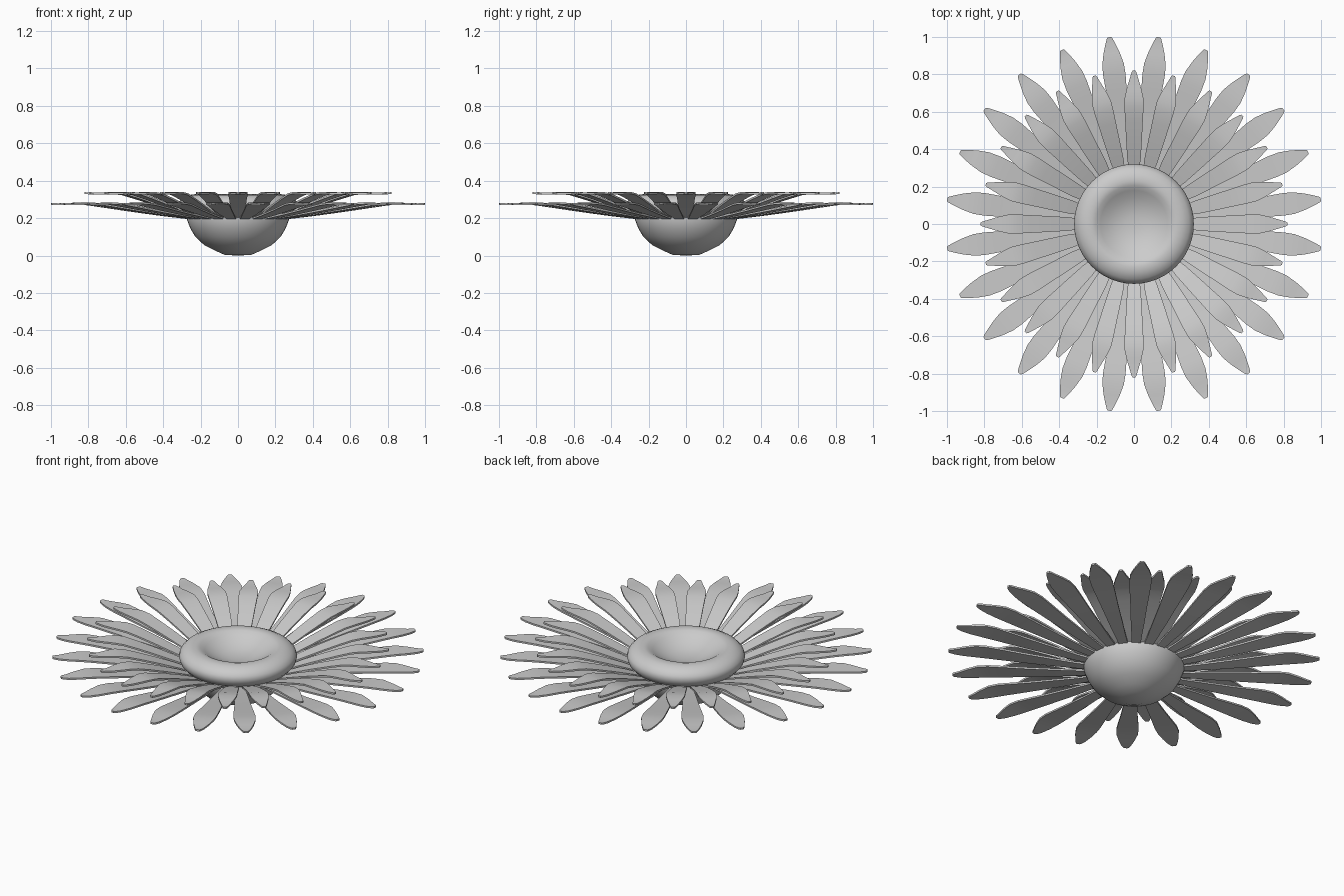
import bpy, bmesh, math
from mathutils import Matrix

if "Cube" in bpy.data.objects:
    bpy.data.objects.remove(bpy.data.objects["Cube"])

def finish(name, bm, angle):
    bmesh.ops.recalc_face_normals(bm, faces=bm.faces)
    mesh = bpy.data.meshes.new(name)
    bm.to_mesh(mesh)
    bm.free()
    obj = bpy.data.objects.new(name, mesh)
    bpy.context.collection.objects.link(obj)
    bpy.ops.object.select_all(action='DESELECT')
    bpy.context.view_layer.objects.active = obj
    obj.select_set(True)
    bpy.ops.object.shade_smooth_by_angle(angle=math.radians(angle))
    return obj

def lathe(name, profile, steps=48):
    """Spin a (radius, z) profile around the z axis."""
    bm = bmesh.new()
    verts = [bm.verts.new((r, 0, z)) for r, z in profile]
    edges = [bm.edges.new(pair) for pair in zip(verts, verts[1:])]
    bmesh.ops.spin(bm, geom=verts + edges, cent=(0, 0, 0), axis=(0, 0, 1),
                   angle=2 * math.pi, steps=steps)
    bmesh.ops.remove_doubles(bm, verts=bm.verts, dist=1e-4)
    return finish(name, bm, 50)

def petal_ring(name, sections, count, offset, thickness=0.01):
    """Ring of thin petals; each section is (radius, half width, top z)."""
    bm = bmesh.new()
    for i in range(count):
        turn = Matrix.Rotation(2 * math.pi * (i + offset) / count, 4, 'Z')
        rings = []
        for r, w, z in sections:
            corners = ((r, -w, z), (r, w, z), (r, w, z - thickness), (r, -w, z - thickness))
            rings.append([bm.verts.new(c) for c in corners])
        for a, b in zip(rings, rings[1:]):
            for k in range(4):
                n = (k + 1) % 4
                bm.faces.new((a[k], a[n], b[n], b[k]))
        bm.faces.new(rings[0])
        bm.faces.new(rings[-1])
        bmesh.ops.transform(bm, matrix=turn, verts=[v for ring in rings for v in ring])
    return finish(name, bm, 35)

# Rounded base bowl under the flower
lathe("base_bowl", [(0, 0), (0.07, 0.003), (0.12, 0.025), (0.18, 0.055), (0.228, 0.10),
                    (0.255, 0.145), (0.272, 0.19), (0.272, 0.21), (0, 0.21)])

# Flower centre with a rolled rim and a dished middle
lathe("flower_centre", [(0, 0.205), (0.265, 0.205), (0.295, 0.22), (0.314, 0.243),
                        (0.32, 0.267), (0.314, 0.288), (0.295, 0.308), (0.265, 0.323),
                        (0.23, 0.328), (0.205, 0.322), (0.18, 0.306), (0.14, 0.283),
                        (0.09, 0.264), (0.045, 0.256), (0, 0.254)])

# Long lower petals
petal_ring("outer_petals", [(0.25, 0.024, 0.203), (0.33, 0.028, 0.212), (0.45, 0.037, 0.227),
                            (0.60, 0.046, 0.248), (0.72, 0.055, 0.266), (0.80, 0.060, 0.278),
                            (0.86, 0.058, 0.283), (0.92, 0.044, 0.281), (0.97, 0.027, 0.279),
                            (1.0, 0.015, 0.281), (1.007, 0.009, 0.282)], 24, 0.5)

# Short upper petals
petal_ring("inner_petals", [(0.25, 0.026, 0.205), (0.30, 0.029, 0.222), (0.35, 0.036, 0.242),
                            (0.45, 0.042, 0.278), (0.55, 0.047, 0.311), (0.62, 0.051, 0.332),
                            (0.67, 0.051, 0.339), (0.72, 0.040, 0.338), (0.77, 0.025, 0.336),
                            (0.81, 0.013, 0.338), (0.82, 0.007, 0.339)], 24, 0)
